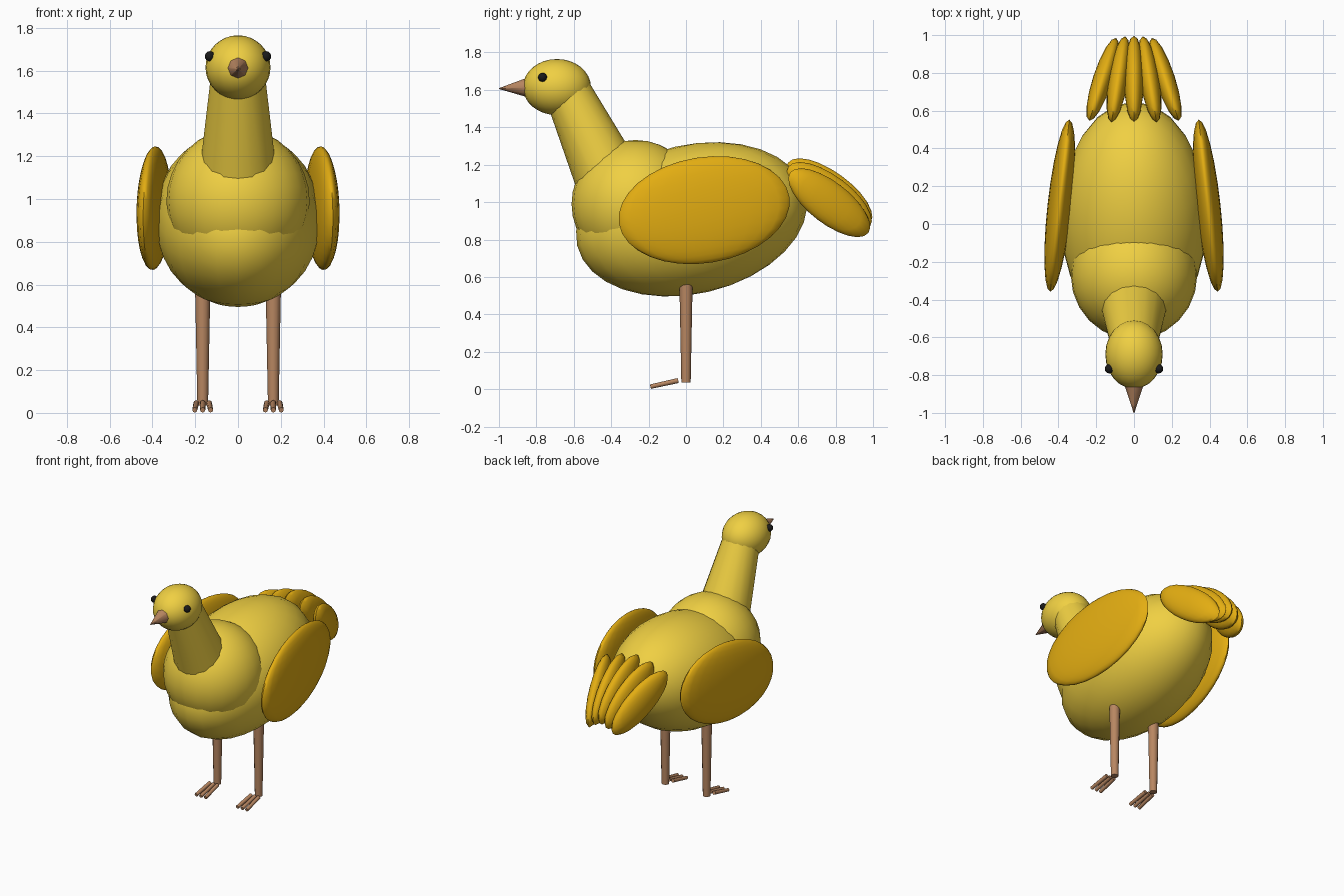
import bpy
from math import radians
from mathutils import Vector

if "Cube" in bpy.data.objects:
    bpy.data.objects.remove(bpy.data.objects["Cube"])


def material(name, rgb):
    m = bpy.data.materials.new(name)
    m.diffuse_color = (*rgb, 1)
    m.use_nodes = True
    m.node_tree.nodes["Principled BSDF"].inputs["Base Color"].default_value = m.diffuse_color
    return m


plumage = material("plumage", (0.87, 0.63, 0.055))
feather = material("feather", (0.77, 0.42, 0.006))
horn = material("horn", (0.48, 0.24, 0.12))
black = material("black", (0.01, 0.01, 0.01))


def finish(name, mat, angle):
    ob = bpy.context.object
    ob.name = name
    ob.data.materials.append(mat)
    bpy.ops.object.shade_smooth_by_angle(angle=radians(angle))
    return ob


def ellipsoid(name, loc, radii, mat, rot=(0, 0, 0), seg=24, rings=16):
    bpy.ops.mesh.primitive_uv_sphere_add(segments=seg, ring_count=rings, location=loc,
                                         rotation=[radians(a) for a in rot])
    bpy.context.object.scale = radii
    bpy.ops.object.transform_apply(location=False, rotation=False, scale=True)
    return finish(name, mat, 60)


def rod(name, start, end, r1, r2, mat, sides=12):
    start, end = Vector(start), Vector(end)
    axis = end - start
    bpy.ops.mesh.primitive_cone_add(vertices=sides, radius1=r1, radius2=r2, depth=axis.length,
                                    location=(start + end) / 2,
                                    rotation=axis.to_track_quat('Z', 'Y').to_euler())
    return finish(name, mat, 50)


# Body, chest, neck and head
ellipsoid("body", (0, 0.03, 0.908), (0.39, 0.628, 0.398), plumage, (13, 0, 0))
ellipsoid("chest", (0, -0.27, 0.99), (0.335, 0.342, 0.342), plumage)
rod("neck", (0, -0.386, 1.065), (0, -0.633, 1.59), 0.187, 0.125, plumage, 16)
ellipsoid("head", (0, -0.69, 1.615), (0.152, 0.182, 0.15), plumage)

# Beak
rod("beak", (0, -0.84, 1.613), (0, -1.0, 1.607), 0.055, 0.002, horn, 8)

# Tail feathers, converging toward the tips
for i in range(-2, 3):
    drop = (0, 0.02, 0.053)[abs(i)]
    ellipsoid(f"tail_feather_{i + 3}", (0.083 * i, 0.766, 1.05 - drop),
              (0.052, 0.273, 0.112), feather, (-36, 0, 9 * i), 16, 12)

# Paired parts
for side, s in (("right", 1), ("left", -1)):
    ellipsoid(f"{side}_eye", (s * 0.131, -0.767, 1.667), (0.024, 0.024, 0.024), black, seg=12, rings=8)
    ellipsoid(f"{side}_wing", (s * 0.393, 0.097, 0.957), (0.065, 0.464, 0.283), feather, (9, 0, s * 6.3))
    rod(f"{side}_leg", (s * 0.165, 0, 0.035), (s * 0.165, 0, 0.65), 0.025, 0.037, horn, 12)
    for t in (-1, 0, 1):
        rod(f"{side}_toe_{t + 2}", (s * 0.165 + t * 0.03, -0.042, 0.046),
            (s * 0.165 + t * 0.037, -0.19, 0.0135), 0.0135, 0.012, horn, 8)
